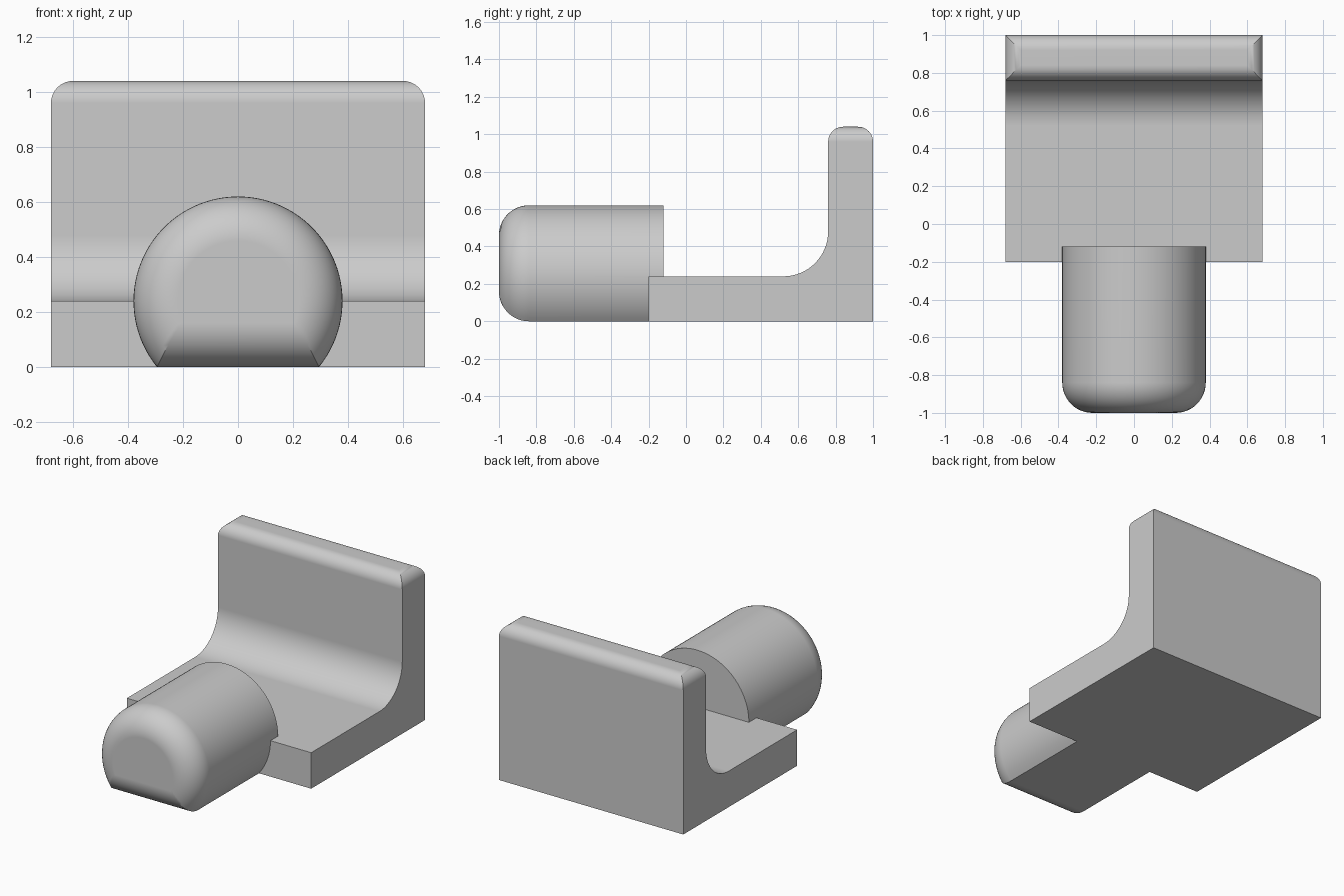
import bpy, bmesh, math

if "Cube" in bpy.data.objects:
    bpy.data.objects.remove(bpy.data.objects["Cube"])

grey = bpy.data.materials.new("plain grey")
grey.diffuse_color = (0.6, 0.6, 0.6, 1)
grey.use_nodes = True
grey.node_tree.nodes["Principled BSDF"].inputs["Base Color"].default_value = grey.diffuse_color


def loft(bm, rings, cap_start=True):
    """Skin a list of equal-length point rings and cap the ends."""
    vr = [[bm.verts.new(p) for p in ring] for ring in rings]
    n = len(vr[0])
    for a, b in zip(vr, vr[1:]):
        for i in range(n):
            j = (i + 1) % n
            bm.faces.new((a[i], a[j], b[j], b[i]))
    if cap_start:
        bm.faces.new(vr[0])
    bm.faces.new(vr[-1])
    return vr


def finish(bm, name):
    bmesh.ops.remove_doubles(bm, verts=bm.verts, dist=1e-5)
    bmesh.ops.recalc_face_normals(bm, faces=bm.faces)
    me = bpy.data.meshes.new(name)
    bm.to_mesh(me)
    bm.free()
    me.materials.append(grey)
    ob = bpy.data.objects.new(name, me)
    bpy.context.collection.objects.link(ob)
    return ob


def quarter(n):
    return [math.pi / 2 * i / n for i in range(n + 1)]


# L-shaped bracket: base plate, concave fillet and back wall, extruded along x
W, R = 0.68, 0.08
top = 1.04 - R
fillet = [(0.52 + 0.24 * math.sin(t), 0.48 - 0.24 * math.cos(t)) for t in quarter(16)]
profile = [(-0.2, 0), (-0.2, 0.24)] + fillet + [(0.76, top), (1, top), (1, 0)]
bm = bmesh.new()
loft(bm, [[(x, y, z) for y, z in profile] for x in (-W, W)])
bm.faces.ensure_lookup_table()
lid = [f for f in bm.faces if all(abs(v.co.z - top) < 1e-5 for v in f.verts)]
bmesh.ops.delete(bm, geom=lid, context='FACES_ONLY')

# rounded, mitred top of the back wall
rings = []
for t in quarter(10):
    d, z = R * (1 - math.cos(t)), top + R * math.sin(t)
    rings.append([(-W + d, 0.76 + d, z), (W - d, 0.76 + d, z),
                  (W - d, 1 - d, z), (-W + d, 1 - d, z)])
loft(bm, rings, cap_start=False)
bracket = finish(bm, "bracket")


# round post with a flat underside and a rounded front end
def post_ring(y, d, n=72):
    r, h = 0.38 - d, 0.24 - d
    a = math.asin(h / r)
    angles = [-a + (math.pi + 2 * a) * i / n for i in range(n + 1)]
    return [(r * math.cos(t), y, 0.24 + r * math.sin(t)) for t in angles]


bm = bmesh.new()
loft(bm, [post_ring(-0.12, 0)] +
     [post_ring(-0.84 - 0.16 * math.sin(t), 0.16 * (1 - math.cos(t))) for t in quarter(12)])
post = finish(bm, "round_post")

# merge the post into the bracket
bpy.context.view_layer.objects.active = bracket
bracket.select_set(True)
mod = bracket.modifiers.new("join post", 'BOOLEAN')
mod.operation, mod.solver, mod.object = 'UNION', 'EXACT', post
bpy.ops.object.modifier_apply(modifier=mod.name)
bpy.data.objects.remove(post)

# smooth curved surfaces, keep hard edges and flat faces clean
bpy.ops.object.shade_smooth_by_angle(angle=math.radians(30))
wn = bracket.modifiers.new("flat faces", 'WEIGHTED_NORMAL')
wn.keep_sharp = True
